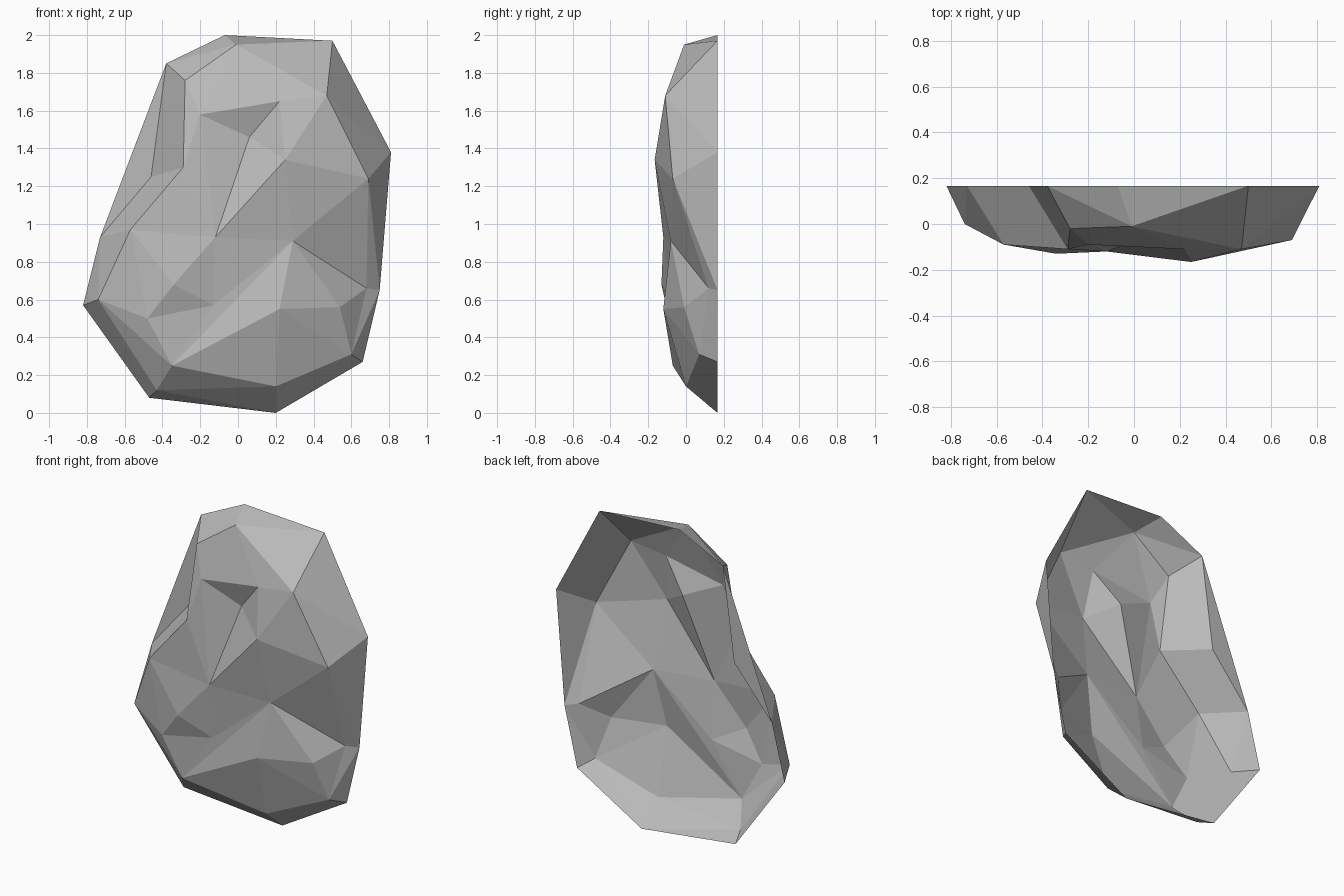
import bpy
import bmesh
from mathutils import Vector
from mathutils.geometry import delaunay_2d_cdt

default_cube = bpy.data.objects.get("Cube")
if default_cube:
    bpy.data.objects.remove(default_cube, do_unlink=True)

BACK = 0.167  # depth of the open, flat back edge

# Outer silhouette (x, z), named a to k
outline = [(-0.07, 2), (0.5, 1.97), (0.81, 1.38), (0.75, 0.65), (0.66, 0.27),
           (0.2, 0), (-0.47, 0.08), (-0.82, 0.57), (-0.73, 0.93),
           (-0.46, 1.25), (-0.38, 1.85)]
points = {name: (x, BACK, z) for name, (x, z) in zip("abcdefghijk", outline)}

# Chipped rim of the front face (x, y, z)
points.update(
    A=(-0.01, -0.01, 1.95), L=(0.47, -0.11, 1.68), K=(0.69, -0.07, 1.24),
    J=(0.68, 0.12, 0.66), I=(0.6, 0.07, 0.31), H=(0.2, 0, 0.14),
    F=(-0.43, 0.06, 0.12), G=(-0.35, -0.07, 0.25), E=(-0.74, 0, 0.6),
    D=(-0.57, -0.09, 0.97), C=(-0.29, -0.11, 1.3), B=(-0.28, -0.02, 1.76))

# Peaks and hollows inside the front face
points.update(
    M=(-0.2, -0.09, 1.58), N=(0.22, -0.11, 1.65), O=(0.06, -0.05, 1.46),
    P=(0.25, -0.166, 1.34), Q=(-0.12, -0.12, 0.93), R=(0.29, -0.08, 0.91),
    S=(-0.34, -0.13, 0.68), T=(-0.13, -0.075, 0.57), U=(-0.48, -0.09, 0.5),
    V=(0.22, -0.12, 0.55), W=(0.54, -0.01, 0.56))

# Creases that the facets must follow, each a path through named points
creases = ["abcdefghijka", "ALKJIHGEDCBA", "GFE", "FH", "LcK", "bL", "bA",
           "aAk", "kBC", "MNOM", "OPQO", "MQC", "MC", "BMA", "AN", "NLP", "NP",
           "KPRK", "QRJ", "QTR", "RGV", "RV", "RWJ", "VWI", "VI", "VH",
           "GTUG", "UST", "SQ", "DSU", "DUE", "DQ"]

names = list(points)
index = {name: i for i, name in enumerate(names)}
edges = {tuple(sorted((index[p], index[q])))
         for path in creases for p, q in zip(path, path[1:])}

# Fill the crease network with flat triangles, seen from the front
flat = [Vector((points[n][0], points[n][2])) for n in names]
verts, _, faces, originals, _, _ = delaunay_2d_cdt(
    flat, sorted(edges), [], 1, 1e-5, True)

bm = bmesh.new()
shell = []
for co, source in zip(verts, originals):
    depth = points[names[source[0]]][1] if source else 0
    shell.append(bm.verts.new((co.x, depth, co.y)))
for face in faces:
    bm.faces.new([shell[i] for i in face])
for face in bm.faces:
    face.normal_update()
    if face.normal.y > 0:
        face.normal_flip()
    face.smooth = False

mesh = bpy.data.meshes.new("rock_slab")
bm.to_mesh(mesh)
bm.free()

# Plain grey stone
stone = bpy.data.materials.new("grey_stone")
stone.use_nodes = True
grey = (0.5, 0.5, 0.5, 1)
stone.diffuse_color = grey
stone.node_tree.nodes["Principled BSDF"].inputs["Base Color"].default_value = grey
mesh.materials.append(stone)

rock = bpy.data.objects.new("rock_slab", mesh)
bpy.context.scene.collection.objects.link(rock)
